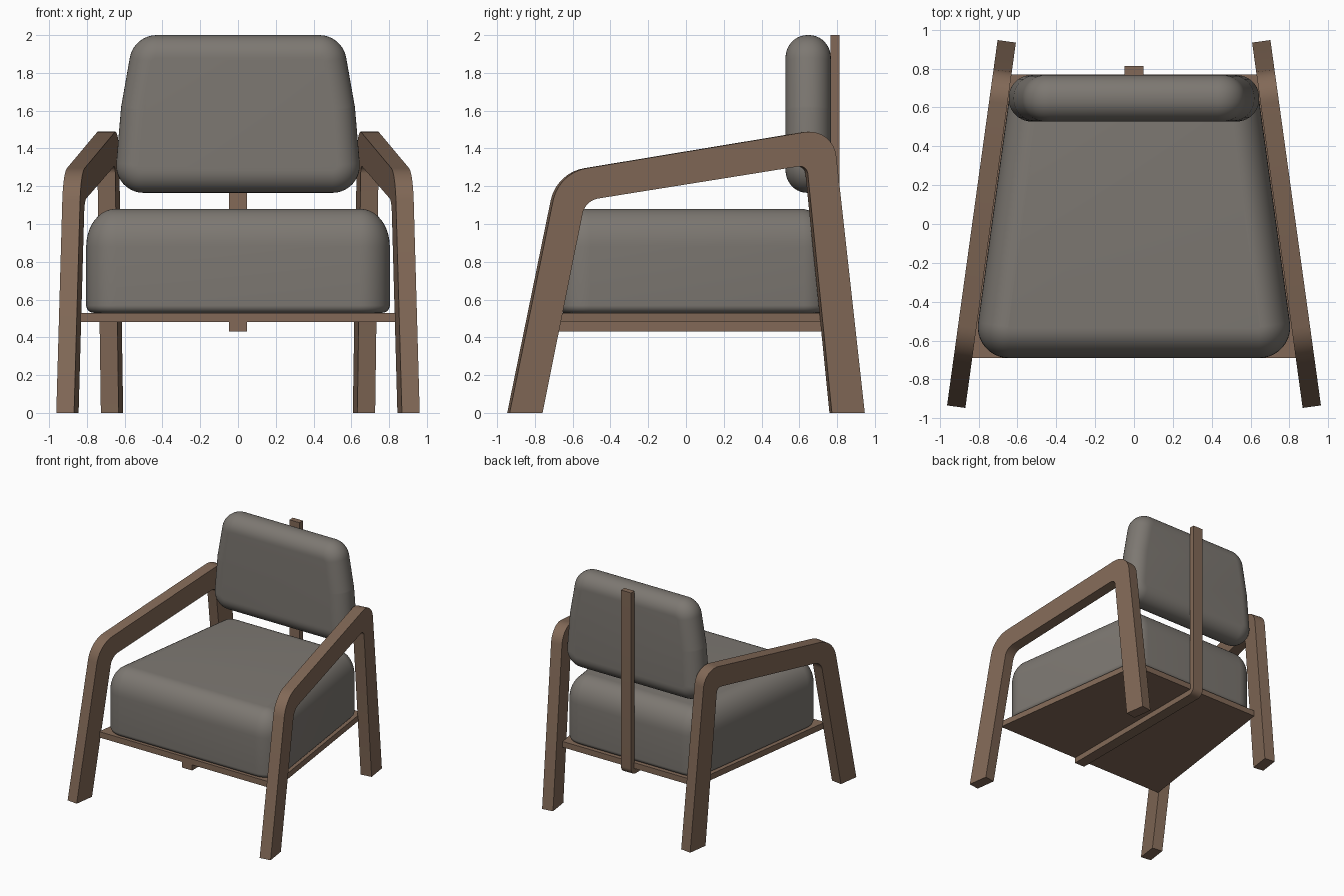
import bpy, bmesh, math
from mathutils import Vector

if "Cube" in bpy.data.objects:
    bpy.data.objects.remove(bpy.data.objects["Cube"])


def material(name, rgb):
    m = bpy.data.materials.new(name)
    m.diffuse_color = (*rgb, 1)
    m.use_nodes = True
    m.node_tree.nodes["Principled BSDF"].inputs["Base Color"].default_value = m.diffuse_color
    return m


WOOD = material("brown wood", (0.223, 0.141, 0.095))
FABRIC = material("grey fabric", (0.205, 0.188, 0.168))


def loft(name, rings, mat):
    """Skin closed rings of equal length and cap both ends."""
    bm = bmesh.new()
    vs = [[bm.verts.new(p) for p in r] for r in rings]
    n = len(vs[0])
    for a, b in zip(vs, vs[1:]):
        for i in range(n):
            j = (i + 1) % n
            bm.faces.new((a[i], a[j], b[j], b[i]))
    bm.faces.new(vs[0][::-1])
    bm.faces.new(vs[-1])
    bmesh.ops.recalc_face_normals(bm, faces=bm.faces[:])
    me = bpy.data.meshes.new(name)
    bm.to_mesh(me)
    bm.free()
    me.materials.append(mat)
    ob = bpy.data.objects.new(name, me)
    bpy.context.collection.objects.link(ob)
    bpy.ops.object.select_all(action='DESELECT')
    ob.select_set(True)
    bpy.context.view_layer.objects.active = ob
    bpy.ops.object.shade_smooth_by_angle(angle=math.radians(30))
    return ob


def fillet(corners, steps=10):
    """Round polygon corners given as (a, b, tangent length)."""
    out = []
    n = len(corners)
    for i, (a, b, t) in enumerate(corners):
        p = Vector((a, b))
        if not t:
            out.append(p)
            continue
        d0 = (Vector(corners[i - 1][:2]) - p).normalized()
        d1 = (Vector(corners[(i + 1) % n][:2]) - p).normalized()
        half = d0.angle(d1) / 2
        r = t * math.tan(half)
        c = p + (d0 + d1).normalized() * (t / math.cos(half))
        s, e = p + d0 * t - c, p + d1 * t - c
        w = s.angle(e)
        for k in range(steps + 1):
            f = k / steps
            out.append(c + (s * math.sin((1 - f) * w) + e * math.sin(f * w)) / math.sin(w))
    return out


def outline(centres, r, steps=10):
    """Outline of radius r around a convex anticlockwise set of corner centres."""
    out = []
    n = len(centres)
    for i, c in enumerate(centres):
        p, q = centres[i - 1], centres[(i + 1) % n]
        a0 = math.atan2(-(c[0] - p[0]), c[1] - p[1])
        a1 = math.atan2(-(q[0] - c[0]), q[1] - c[1])
        turn = (a1 - a0) % (2 * math.pi)
        for k in range(steps + 1):
            a = a0 + turn * k / steps
            out.append((c[0] + r * math.cos(a), c[1] + r * math.sin(a)))
    return out


def cushion_rings(lo, hi, lo_round, hi_round, steps=10):
    """(inset, height) pairs with elliptical edges; each round is (inset, height)."""
    quarter = [math.pi / 2 * k / steps for k in range(steps + 1)]
    low = [(lo_round[0] * (1 - math.sin(a)), lo + lo_round[1] * (1 - math.cos(a))) for a in quarter]
    high = [(hi_round[0] * (1 - math.cos(a)), hi - hi_round[1] * (1 - math.sin(a))) for a in quarter]
    return low + high


# Side frames: bent arm and two legs in one toed-in plane
profile = fillet([(-0.94, 0, 0), (-0.68, 1.271, 0.15), (0.772, 1.511, 0.15), (0.94, 0, 0),
                  (0.766, 0, 0), (0.634, 1.312, 0.045), (-0.54, 1.124, 0.07), (-0.766, 0, 0)])
SLOPE = 0.1383
for side, label in ((-1, "left"), (1, "right")):
    rings = [[(side * (0.785 - SLOPE * y + t * 0.99), y + t * 0.137, z) for y, z in profile]
             for t in (-0.0475, 0.0475)]
    loft(label + "_arm_and_legs", rings, WOOD)

# Seat board
loft("seat_board", [[(-0.835, -0.69, z), (0.835, -0.69, z), (0.635, 0.77, z), (-0.635, 0.77, z)]
                    for z in (0.48, 0.53)], WOOD)

# Centre strap under the seat and up behind the back
strap = fillet([(-0.69, 0.432, 0), (0.812, 0.432, 0.06), (0.812, 2, 0),
                (0.765, 2, 0), (0.765, 0.48, 0.015), (-0.69, 0.48, 0)])
loft("back_strap", [[(x, y, z) for y, z in strap] for x in (-0.048, 0.048)], WOOD)

# Seat cushion
seat = [(-0.644, -0.53), (0.644, -0.53), (0.4875, 0.603), (-0.4875, 0.603)]
loft("seat_cushion", [[(x, y, z) for x, y in outline(seat, 0.16 - d)]
                      for d, z in cushion_rings(0.53, 1.08, (0.04, 0.04), (0.155, 0.2))], FABRIC)

# Back cushion
back = [(-0.5, 1.31), (0.5, 1.31), (0.475, 1.6), (0.43, 1.855), (-0.43, 1.855), (-0.475, 1.6)]
loft("back_cushion", [[(x, y, z) for x, z in outline(back, 0.145 - d)]
                      for d, y in cushion_rings(0.527, 0.767, (0.12, 0.115), (0.12, 0.115))], FABRIC)
